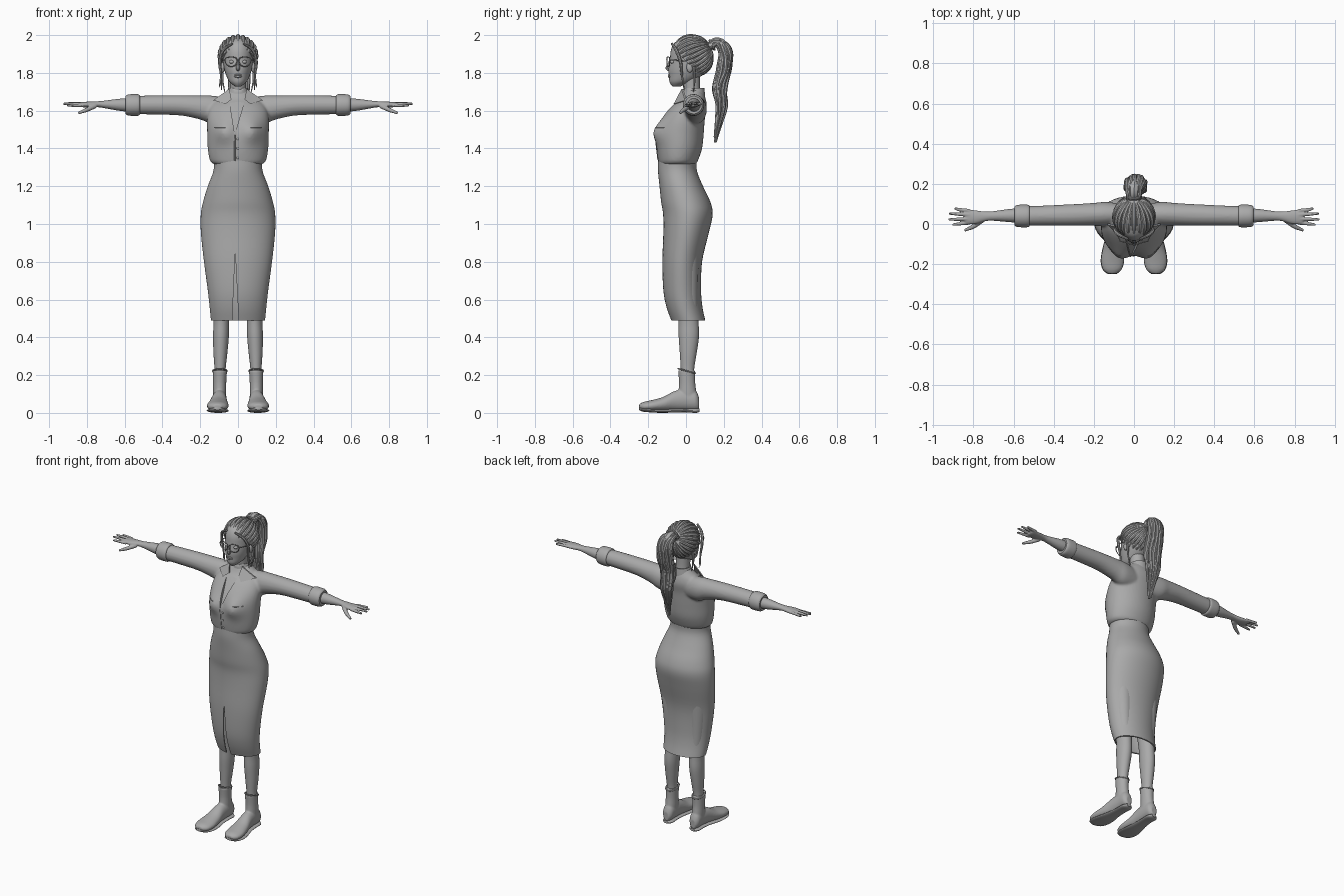
import bpy, bmesh, math, random
from mathutils import Vector
from mathutils.bvhtree import BVHTree

random.seed(4)
if "Cube" in bpy.data.objects:
    bpy.data.objects.remove(bpy.data.objects["Cube"])

clay = bpy.data.materials.new("plain grey")
clay.use_nodes = True
GREY = (0.4, 0.4, 0.4, 1)
clay.diffuse_color = GREY
for node in clay.node_tree.nodes:
    if node.type == 'BSDF_PRINCIPLED':
        node.inputs["Base Color"].default_value = GREY


def add_object(name, data):
    obj = bpy.data.objects.new(name, data)
    bpy.context.collection.objects.link(obj)
    if not data.materials:
        data.materials.append(clay)
    return obj


def from_bmesh(name, bm):
    bmesh.ops.recalc_face_normals(bm, faces=bm.faces)
    mesh = bpy.data.meshes.new(name)
    bm.to_mesh(mesh)
    bm.free()
    return add_object(name, mesh)


def bake(obj):
    """Replace an object by its evaluated mesh."""
    dg = bpy.context.evaluated_depsgraph_get()
    mesh = bpy.data.meshes.new_from_object(obj.evaluated_get(dg))
    name = obj.name
    bpy.data.objects.remove(obj)
    return add_object(name, mesh)


def mirror(obj):
    obj.modifiers.new("mirror", 'MIRROR').use_mirror_merge = False
    return bake(obj)


def spline(rows, sub):
    """Smooth interpolation of number rows."""
    out = []
    for i in range(len(rows) - 1):
        p = [rows[max(i - 1, 0)], rows[i], rows[i + 1], rows[min(i + 2, len(rows) - 1)]]
        for k in range(sub):
            t = k / sub
            out.append([0.5 * (2 * b + (c - a) * t + (2 * a - 5 * b + 4 * c - d) * t * t
                               + (3 * b - a - 3 * c + d) * t ** 3) for a, b, c, d in zip(*p)])
    return out + [list(rows[-1])]


def loft(name, axis, rings, seg=32, sub=4, caps=True):
    """Rings are (position on axis, centre a, centre b, radius a, radius b)."""
    bm = bmesh.new()
    loops = []
    for t, ca, cb, ra, rb in spline(rings, sub):
        loop = []
        for s in range(seg):
            w = math.tau * s / seg
            a, b = ca + ra * math.cos(w), cb + rb * math.sin(w)
            loop.append(bm.verts.new({'x': (t, a, b), 'y': (a, t, b), 'z': (a, b, t)}[axis]))
        loops.append(loop)
    for low, high in zip(loops, loops[1:]):
        for s in range(seg):
            bm.faces.new((low[s], low[s - 1], high[s - 1], high[s]))
    if caps:
        bm.faces.new(loops[0])
        bm.faces.new(loops[-1])
    return from_bmesh(name, bm)


def tubes(name, paths, cyclic=False):
    """Tapered round strands; each path point is (x, y, z, radius)."""
    curve = bpy.data.curves.new(name, 'CURVE')
    curve.dimensions = '3D'
    curve.bevel_depth = 1
    curve.bevel_resolution = 2
    curve.resolution_u = 6
    curve.use_fill_caps = True
    for path in paths:
        sp = curve.splines.new('BEZIER')
        sp.bezier_points.add(len(path) - 1)
        sp.use_cyclic_u = cyclic
        for bp, (x, y, z, r) in zip(sp.bezier_points, path):
            bp.co, bp.radius = (x, y, z), r
            bp.handle_left_type = bp.handle_right_type = 'AUTO'
    return bake(add_object(name, curve))


def ball(name, centre, radii):
    bm = bmesh.new()
    bmesh.ops.create_uvsphere(bm, u_segments=32, v_segments=20, radius=1)
    for v in bm.verts:
        v.co = Vector(c + r * q for c, r, q in zip(centre, radii, v.co))
    return from_bmesh(name, bm)


def fuse(name, parts, voxel, rounds):
    """Blend overlapping solids into one skin."""
    bm = bmesh.new()
    for part in parts:
        bm.from_mesh(part.data)
        bpy.data.objects.remove(part)
    obj = from_bmesh(name, bm)
    obj.modifiers.new("remesh", 'REMESH').voxel_size = voxel
    smooth = obj.modifiers.new("smooth", 'SMOOTH')
    smooth.iterations = rounds
    return bake(obj)


def prism(name, front, back):
    bm = bmesh.new()
    f, b = [[bm.verts.new(p) for p in side] for side in (front, back)]
    bm.faces.new(f)
    bm.faces.new(b)
    for i in range(len(f)):
        bm.faces.new((f[i], f[i - 1], b[i - 1], b[i]))
    return from_bmesh(name, bm)


def cut(obj, cutter):
    mod = obj.modifiers.new("cut", 'BOOLEAN')
    mod.operation, mod.solver, mod.object = 'DIFFERENCE', 'EXACT', cutter
    return bake(obj)


def thicken(obj, amount):
    mod = obj.modifiers.new("thickness", 'SOLIDIFY')
    mod.thickness, mod.offset = amount, -1
    return bake(obj)


# Pencil skirt with a front slit
skirt = loft("skirt", 'z', [
    (.49, 0, .012, .143, .09), (.56, 0, -.008, .15, .095), (.65, 0, -.02, .16, .1),
    (.8, 0, -.02, .18, .105), (.95, 0, 0, .196, .12), (1.05, 0, .01, .197, .131),
    (1.12, 0, -.002, .184, .13), (1.2, 0, -.025, .16, .115), (1.28, 0, -.045, .13, .103),
    (1.335, 0, -.045, .128, .102)], seg=48, caps=False)
slit_shape = [(-.034, .4), (.008, .4), (-.015, .85)]
slit = prism("slit_cutter", [(x, -.4, z) for x, z in slit_shape], [(x, 0, z) for x, z in slit_shape])
skirt = cut(thicken(skirt, .007), slit)
bpy.data.objects.remove(slit)

# Blouse: torso and sleeves blended, then opened at the neck
torso = loft("torso", 'z', [
    (1.315, 0, -.045, .125, .095), (1.335, 0, -.042, .148, .105), (1.4, 0, -.035, .16, .12),
    (1.48, 0, -.028, .163, .122), (1.56, 0, -.012, .163, .112), (1.62, 0, .015, .15, .095),
    (1.66, 0, .035, .115, .07), (1.69, 0, .04, .075, .055), (1.71, 0, .042, .055, .045)], seg=48)
for v in torso.data.vertices:
    if v.co.y < -.03:
        v.co.y -= .036 * math.exp(-((abs(v.co.x) - .075) / .055) ** 2 - ((v.co.z - 1.49) / .06) ** 2)
sleeves = mirror(loft("sleeves", 'x', [
    (.06, .05, 1.6, .05, .07), (.14, .05, 1.605, .06, .075), (.2, .048, 1.617, .057, .064),
    (.3, .045, 1.628, .054, .054), (.42, .042, 1.63, .051, .051), (.53, .04, 1.63, .049, .049)]))
blouse = fuse("blouse", [torso, sleeves], .008, 4)
collar_band = thicken(loft("collar_band", 'z', [
    (1.66, 0, .04, .075, .062), (1.69, 0, .042, .062, .058), (1.72, 0, .042, .052, .055)],
    caps=False), .006)
neckline = prism("neckline_cutter", [(-.017, -.4, 1.475), (.06, -.4, 1.74), (-.06, -.4, 1.74)],
                 [(-.017, -.162, 1.475), (.06, .01, 1.74), (-.06, .01, 1.74)])
blouse = cut(blouse, neckline)
collar_band = cut(collar_band, neckline)
bpy.data.objects.remove(neckline)

surface = BVHTree.FromPolygons([v.co for v in blouse.data.vertices],
                               [tuple(p.vertices) for p in blouse.data.polygons])


def on_blouse(x, z, lift=0.0):
    hit = surface.ray_cast(Vector((x, -1, z)), Vector((0, 1, 0)))[0]
    return (hit.y if hit else 0) - lift


# Collar leaves follow the chest
flap = [(.046, 1.715), (.132, 1.655), (.066, 1.635), (.035, 1.66)]
mirror(prism("collar_leaves", [(x, on_blouse(x, min(z, 1.68), .012), z) for x, z in flap],
             [(x, on_blouse(x, min(z, 1.68), .003), z) for x, z in flap]))

# Placket, pocket seams and buttons
seam = [[(-.017, on_blouse(-.017, z), z, .003) for z in (1.47, 1.44, 1.41, 1.38, 1.35, 1.335)]]
for side in (-1, 1):
    top = [side * (.065 + .012 * i) for i in range(6)]
    seam.append([(x, on_blouse(x, 1.51), 1.51, .0018) for x in top])
tubes("blouse_seams", seam)
for z in (1.45, 1.4, 1.35):
    ball("button", (-.002, on_blouse(-.002, z), z), (.006, .004, .006))

# Rolled cuffs
mirror(loft("cuffs", 'x', [(.52, .04, 1.63, .049, .049), (.53, .04, 1.63, .056, .057),
                           (.58, .04, 1.63, .055, .056), (.596, .04, 1.63, .046, .047)]))

# Forearms, hands and fingers
arm = loft("forearm", 'x', [
    (.55, .042, 1.63, .037, .037), (.62, .042, 1.631, .033, .033), (.7, .04, 1.633, .024, .021),
    (.74, .038, 1.634, .024, .016), (.79, .034, 1.632, .034, .016), (.83, .036, 1.632, .037, .013),
    (.845, .036, 1.632, .032, .008)], seg=24)
fingers = [[(.82, y, z, .0095), (.87, y + dy / 2, z, .009), (tip, y + dy, z, .006)]
           for y, dy, tip, z in ((.066, .012, .895, 1.635), (.046, .006, .922, 1.638),
                                 (.025, -.002, .925, 1.636), (.006, -.01, .905, 1.628))]
fingers.append([(.755, .02, 1.625, .013), (.8, -.012, 1.605, .012), (.845, -.032, 1.587, .007)])
mirror(fuse("arms_and_hands", [arm, tubes("fingers", fingers)], .004, 2))

# Legs
mirror(loft("legs", 'z', [
    (.18, .096, .008, .03, .034), (.24, .095, .008, .03, .036), (.32, .093, .012, .037, .045),
    (.41, .09, .015, .042, .054), (.5, .088, .012, .042, .053), (.65, .09, 0, .055, .062),
    (.95, .095, -.01, .085, .085)]))

# Ankle boots: shaft and foot blended, with a sole
shaft = loft("shaft", 'z', [(.05, .097, .01, .033, .045), (.1, .097, .008, .035, .048),
                            (.16, .097, .006, .035, .043), (.225, .096, .004, .038, .046)])
foot = loft("foot", 'y', [
    (.07, .097, .05, .018, .03), (.05, .097, .065, .034, .052), (0, .097, .07, .037, .056),
    (-.06, .1, .064, .041, .052), (-.12, .104, .047, .051, .038), (-.18, .107, .038, .058, .03),
    (-.225, .108, .034, .048, .024), (-.248, .109, .034, .022, .012)])
mirror(fuse("boots", [shaft, foot], .005, 4))
sole = loft("soles", 'y', [
    (.072, .097, .014, .016, .009), (.05, .097, .012, .035, .012), (0, .098, .013, .036, .01),
    (-.06, .101, .012, .04, .01), (-.13, .105, .01, .054, .01), (-.19, .108, .013, .058, .01),
    (-.23, .109, .017, .045, .01), (-.25, .109, .024, .02, .008)])
mirror(sole)
rim = [(.096 + .037 * math.cos(w), .004 + .045 * math.sin(w), .222 - .012 * math.sin(w), .004)
       for w in [math.tau * i / 12 for i in range(12)]]
mirror(tubes("boot_rims", [rim], cyclic=True))

# Neck and head
loft("neck", 'z', [(1.6, 0, .04, .06, .05), (1.66, 0, .04, .048, .045),
                   (1.71, 0, .032, .042, .042), (1.8, 0, .025, .044, .048)])
loft("head", 'z', [
    (1.727, 0, -.05, .014, .02), (1.738, 0, -.044, .029, .036), (1.755, 0, -.026, .047, .062),
    (1.785, 0, -.004, .062, .086), (1.82, 0, .014, .073, .107), (1.87, 0, .023, .08, .108),
    (1.92, 0, .028, .08, .108), (1.96, 0, .03, .066, .09), (1.985, 0, .03, .035, .05)])
tubes("nose", [[(0, -.082, 1.868, .006), (0, -.09, 1.845, .008), (0, -.097, 1.825, .011),
                (0, -.088, 1.815, .008)]])
for z, h in ((1.789, .005), (1.78, .006)):
    ball("lip", (0, -.088, z), (.02, .008, h))
mirror(ball("eyes", (.033, -.07, 1.858), (.014, .014, .01)))
mirror(ball("ears", (.08, .02, 1.83), (.011, .017, .028)))

# Glasses
frame = [(.037 + .029 * a, -.1 + .012 * (a > 0), 1.86 + .021 * b, .0028)
         for a, b in ((-1, -.4), (-.7, -1), (.6, -1), (1, -.2), (1, .8), (.7, 1), (-.7, 1), (-1, .7))]
mirror(tubes("glasses_frames", [frame], cyclic=True))
mirror(tubes("glasses_arms", [[(.066, -.088, 1.868, .0028), (.083, -.05, 1.867, .0028),
                               (.088, .02, 1.86, .0028)]]))
tubes("glasses_bridge", [[(-.009, -.1, 1.866, .0025), (0, -.103, 1.869, .0025),
                          (.009, -.1, 1.866, .0025)]])

# Hair cap trimmed along a slanted hairline
centre, radii = Vector((0, .03, 1.885)), Vector((.099, .106, .109))
cap = ball("hair_cap", centre, radii)
bm = bmesh.new()
bm.from_mesh(cap.data)
bmesh.ops.bisect_plane(bm, geom=bm.verts[:] + bm.edges[:] + bm.faces[:], plane_co=(0, 0, 1.862),
                       plane_no=(0, -.69, -.73), clear_outer=True)
bm.to_mesh(cap.data)
bm.free()
cap = thicken(cap, .012)

# Combed locks from the hairline to the tie
down, fwd, tie = Vector((0, .73, -.69)), Vector((0, -.69, -.73)), Vector((0, .9, .45)).normalized()
locks = []
for i in range(26):
    w = math.tau * (i + .5) / 26
    start = (Vector((math.cos(w), 0, 0)) + down * math.sin(w) + fwd * .36).normalized()
    path = []
    for k in range(6):
        d = start.slerp(tie, k / 5)
        p = centre + Vector(r * q for r, q in zip(radii, d)) * random.uniform(.985, 1.005)
        path.append((*p, (.005, .01, .012, .011, .01, .008)[k]))
    locks.append(path)
tubes("combed_locks", locks)

# Ponytail made of a core and loose strands
tail = [(0, .12, 1.935, .022), (0, .165, 1.962, .026), (.004, .203, 1.925, .03),
        (.006, .204, 1.83, .033), (.008, .18, 1.72, .032), (.01, .185, 1.62, .026),
        (.01, .155, 1.48, .003)]
strands = [tail]
for i in range(16):
    w = math.tau * i / 16
    strands.append([(x + math.cos(w) * r * 1.25 + random.uniform(-.008, .008),
                     y + math.sin(w) * r * .85 + random.uniform(-.006, .006),
                     z - (.05 * random.random() if r < .01 else 0), .003 + r * .28)
                    for x, y, z, r in tail])
tubes("ponytail", strands)
tubes("hair_tie", [[(.028 * math.cos(w), .138 + .012 * math.sin(w), 1.948 - .024 * math.sin(w), .007)
                    for w in [math.tau * i / 8 for i in range(8)]]], cyclic=True)

# Wisps framing the face
wisps = [[(.03, -.075, 1.955, .006), (.078, -.052, 1.92, .009), (.096, -.03, 1.86, .009),
          (.09, -.022, 1.79, .006), (.088 + d, -.01, 1.71 + d, .002)] for d in (0, .012)]
wisps.append([(.08, .04, 1.84, .008), (.085, .045, 1.78, .007), (.07, .04, 1.7, .002)])
mirror(tubes("face_wisps", wisps))

# Smooth shading with crisp edges
bpy.ops.object.select_all(action='DESELECT')
for obj in bpy.context.collection.objects:
    if obj.type == 'MESH':
        obj.select_set(True)
        bpy.context.view_layer.objects.active = obj
bpy.ops.object.shade_smooth_by_angle(angle=math.radians(40))
